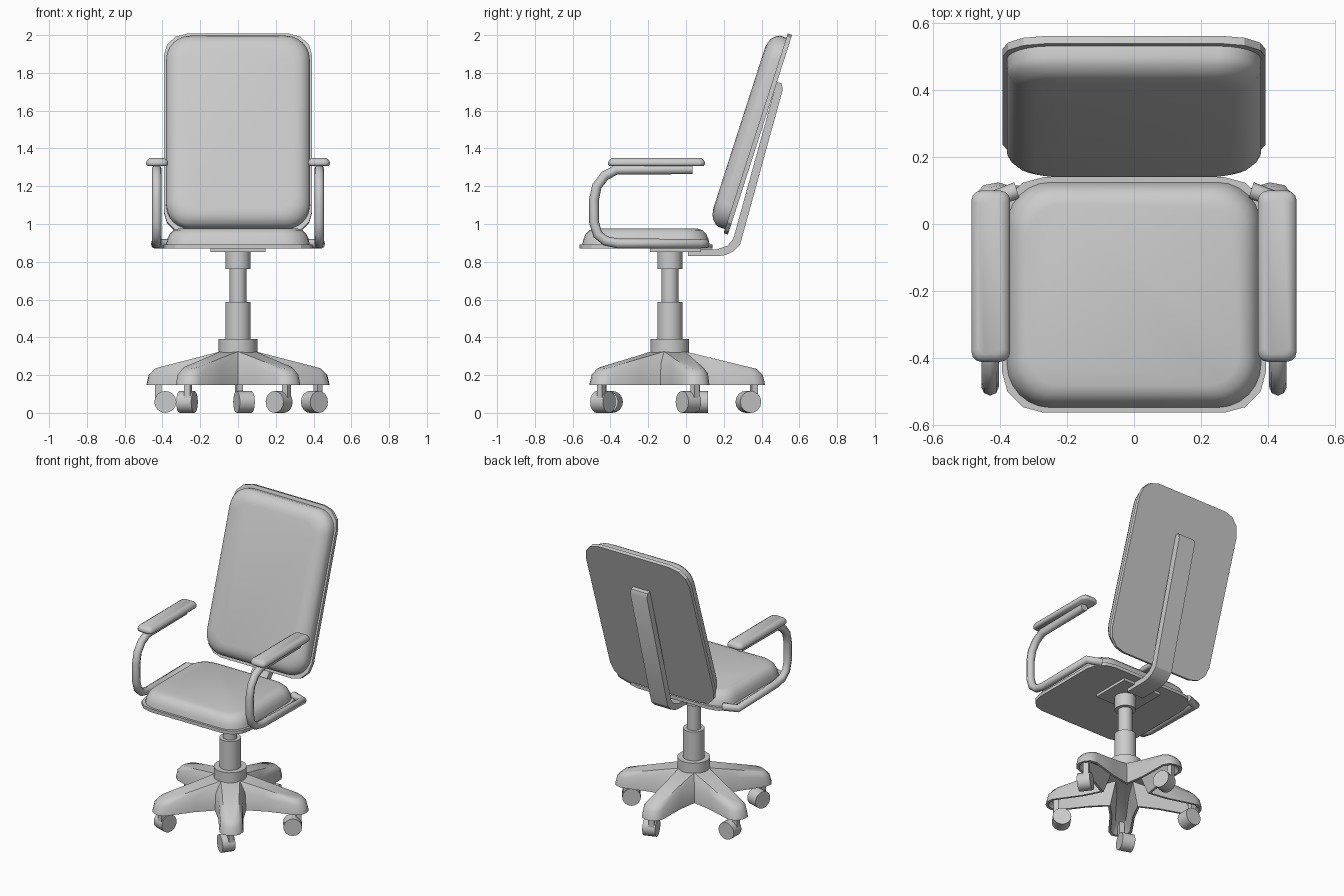
import bpy, bmesh, math
from mathutils import Matrix, Vector

if "Cube" in bpy.data.objects:
    bpy.data.objects.remove(bpy.data.objects["Cube"])

CY = -0.085  # column axis


def finish(name, bm, angle=40, mat=None):
    if mat:
        bm.transform(mat)
    bmesh.ops.recalc_face_normals(bm, faces=bm.faces[:])
    me = bpy.data.meshes.new(name)
    bm.to_mesh(me)
    bm.free()
    ob = bpy.data.objects.new(name, me)
    bpy.context.collection.objects.link(ob)
    bpy.ops.object.select_all(action='DESELECT')
    ob.select_set(True)
    bpy.context.view_layer.objects.active = ob
    bpy.ops.object.shade_smooth_by_angle(angle=math.radians(angle))
    return ob


def bridge(bm, a, b):
    n = len(a)
    for i in range(n):
        j = (i + 1) % n
        bm.faces.new((a[i], a[j], b[j], b[i]))


def slab(name, hx, hy, r, profile, mat, seg=4, angle=40):
    """Rounded rectangle lofted through (inset, height) steps."""
    bm = bmesh.new()
    rings = []
    for d, z in profile:
        ring = []
        rr = max(r - d * 0.5, 0.01)
        for q, (sx, sy) in enumerate(((1, 1), (-1, 1), (-1, -1), (1, -1))):
            for i in range(seg + 1):
                a = math.pi / 2 * (q + i / seg)
                ring.append(bm.verts.new((sx * (hx - d - rr) + rr * math.cos(a),
                                          sy * (hy - d - rr) + rr * math.sin(a), z)))
        rings.append(ring)
    for a, b in zip(rings, rings[1:]):
        bridge(bm, a, b)
    bm.faces.new(rings[0])
    bm.faces.new(rings[-1])
    return finish(name, bm, angle, mat)


def box(name, size, loc, rot=0):
    bm = bmesh.new()
    bmesh.ops.create_cube(bm, size=1)
    mat = Matrix.Translation(loc) @ Matrix.Rotation(rot, 4, 'Z') @ Matrix.Diagonal((*size, 1))
    return finish(name, bm, 30, mat)


def cylinder(name, r, depth, mat, seg=24):
    bm = bmesh.new()
    bmesh.ops.create_cone(bm, cap_ends=True, segments=seg, radius1=r, radius2=r, depth=depth)
    return finish(name, bm, 40, mat)


# seat
seat_mat = Matrix.Translation((0, -0.212, 0))
slab("seat_plate", 0.395, 0.352, 0.125, [(0, 0.87), (0, 0.892)], seat_mat, 3, 20)
slab("seat_cushion", 0.38, 0.337, 0.13,
     [(0, 0.89), (0.006, 0.92), (0.018, 0.947), (0.038, 0.967), (0.065, 0.976)], seat_mat, 6, 60)
box("seat_mount", (0.29, 0.27, 0.02), (0, -0.055, 0.862))

# backrest, built flat and then leaned back
up = Vector((0, 0.306, 0.952))
front = Vector((0, -0.952, 0.306))
back_mat = Matrix.Translation(Vector((0, 0.222, 0.944)) + up * 0.555) @ \
    Matrix((Vector((-1, 0, 0)), up, front)).transposed().to_4x4()
slab("back_plate", 0.393, 0.555, 0.125, [(0, 0), (0, 0.024)], back_mat, 3, 20)
slab("back_cushion", 0.38, 0.532, 0.13,
     [(0, 0.02), (0, 0.06), (0.01, 0.08), (0.03, 0.10), (0.055, 0.111), (0.085, 0.116)],
     back_mat, 6, 60)

# flat bent bar joining seat and backrest
bar = [(0.01, 0.83), (0.17, 0.83), (0.21, 0.836), (0.25, 0.855), (0.286, 0.89), (0.513, 1.714),
       (0.505, 1.745), (0.48, 1.752), (0.25, 0.92), (0.22, 0.885), (0.165, 0.866), (0.01, 0.868)]
bm = bmesh.new()
ends = [[bm.verts.new((x, y, z)) for y, z in bar] for x in (-0.063, 0.063)]
bridge(bm, *ends)
for e in ends:
    bm.faces.new(e)
finish("back_bar", bm, 30)

# gas column
for name, r, z0, z1 in (("base_hub", 0.102, 0.31, 0.39), ("lower_column", 0.067, 0.38, 0.587),
                        ("piston", 0.044, 0.58, 0.77), ("upper_collar", 0.066, 0.763, 0.856)):
    cylinder(name, r, z1 - z0, Matrix.Translation((0, CY, (z0 + z1) / 2)))

# five-legged hollow base
side = [(0.26, 0.078), (0.45, 0.074), (0.49, 0.052), (0.504, 0.02)]
top_side = [(0.22, 0.052), (0.42, 0.048), (0.45, 0.035), (0.46, 0.014)]


def roof(u):
    return 0.325 - 0.243 * (u - 0.08)


bm = bmesh.new()


def star(half, valley, zf, shrink=0.0):
    pts = [(valley * math.cos(math.radians(36)), -valley * math.sin(math.radians(36)))]
    pts += [(u - shrink, -v + min(shrink, v * 0.5)) for u, v in half]
    pts += [(u - shrink, v - min(shrink, v * 0.5)) for u, v in reversed(half)]
    ring = []
    for k in range(5):
        a = math.radians(18 + 72 * k)
        for u, v in pts:
            ring.append(bm.verts.new((u * math.cos(a) - v * math.sin(a),
                                      CY + u * math.sin(a) + v * math.cos(a), zf(u))))
    return ring


def cap(ring, z):
    c = bm.verts.new((0, CY, z))
    n = len(ring) // 5
    for k in range(5):
        leg = [ring[(k * n + i) % len(ring)] for i in range(n + 1)]
        bm.faces.new(leg + [c])


inner_roof = star(top_side, 0.09, lambda u: roof(u) - 0.03, 0.015)
inner_rim = star(side, 0.145, lambda u: 0.147, 0.014)
rim = star(side, 0.165, lambda u: 0.147)
shoulder = star([(u - 0.012, v - 0.005) for u, v in side], 0.155,
                lambda u: 0.147 + 0.68 * (roof(u) - 0.147))
crest = star(top_side, 0.10, roof)
loops = [inner_roof, inner_rim, rim, shoulder, crest]
for a, b in zip(loops, loops[1:]):
    bridge(bm, a, b)
cap(inner_roof, roof(0) - 0.03)
cap(crest, roof(0))
finish("star_base", bm, 45)

# casters
for k in range(5):
    a = math.radians(18 + 72 * k)
    leg = Matrix.Translation((0, CY, 0)) @ Matrix.Rotation(a, 4, 'Z')
    axis = Matrix.Rotation(math.radians(-72), 4, 'Z') @ Matrix.Rotation(math.pi / 2, 4, 'Y')
    cylinder("caster_wheel", 0.058, 0.083, leg @ Matrix.Translation((0.415, -0.032, 0.058)) @ axis, 16)
    box("caster_fork", (0.034, 0.034, 0.17), leg @ Vector((0.445, -0.005, 0.125)), a - math.radians(72))

# armrests
path = [(0.43, 0.035, 1.29), (0.43, -0.37, 1.287), (0.43, -0.43, 1.255), (0.43, -0.472, 1.20),
        (0.43, -0.487, 1.13), (0.43, -0.487, 1.01), (0.43, -0.468, 0.945), (0.43, -0.425, 0.91),
        (0.43, -0.36, 0.897), (0.44, 0.07, 0.895), (0.35, 0.10, 0.895)]
for s, label in ((-1, "left"), (1, "right")):
    slab(label + "_arm_pad", 0.058, 0.256, 0.03,
         [(0.006, 1.308), (0, 1.315), (0, 1.328), (0.008, 1.342), (0.022, 1.35)],
         Matrix.Translation((s * 0.428, -0.156, 0)), 3, 50)
    cu = bpy.data.curves.new(label + "_arm_tube", 'CURVE')
    cu.dimensions = '3D'
    cu.bevel_depth = 0.026
    cu.bevel_resolution = 2
    cu.use_fill_caps = True
    sp = cu.splines.new('POLY')
    sp.points.add(len(path) - 1)
    for p, (x, y, z) in zip(sp.points, path):
        p.co = (s * x, y, z, 1)
    bpy.context.collection.objects.link(bpy.data.objects.new(label + "_arm_tube", cu))
